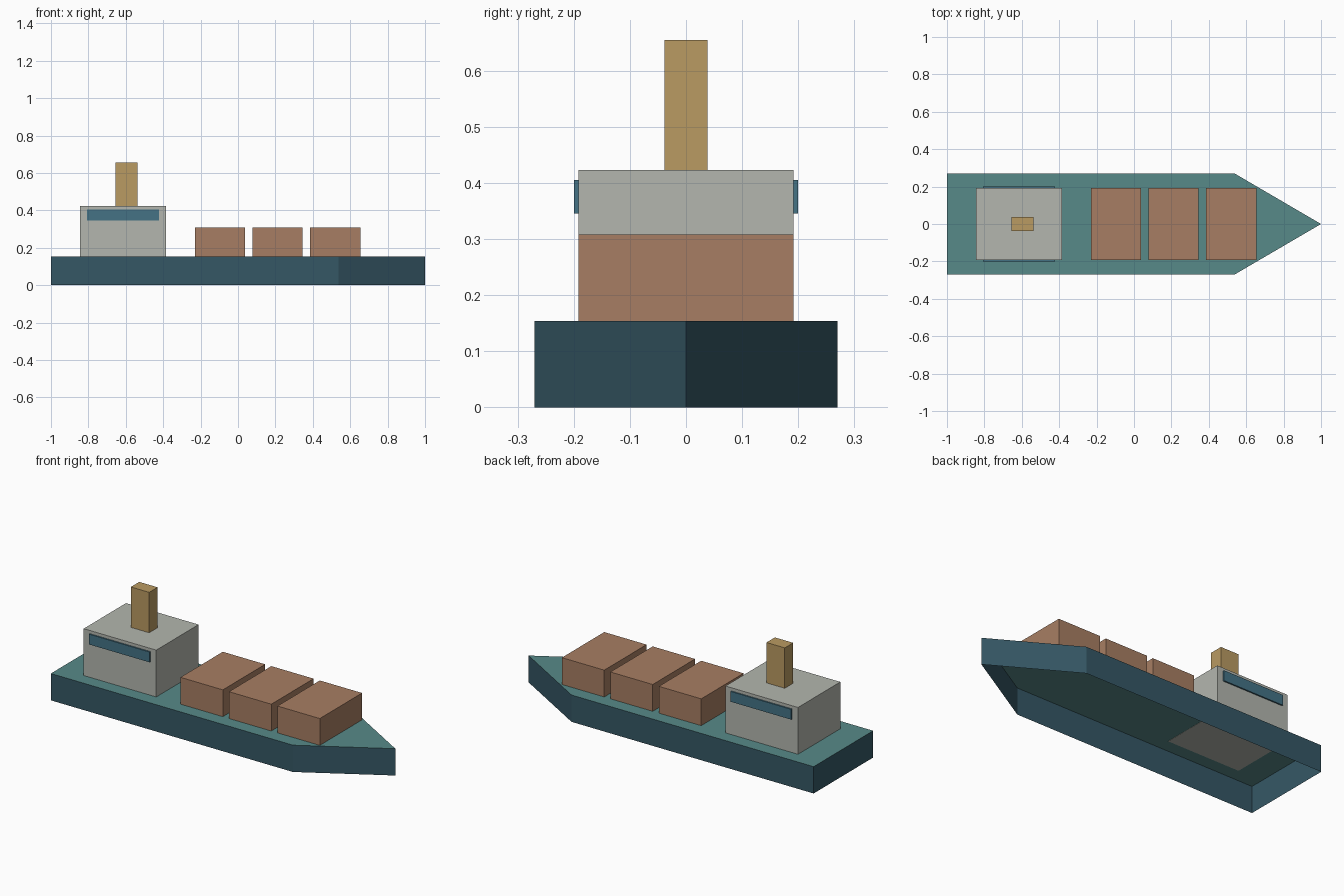
import bpy
import bmesh
from mathutils import Matrix, Vector

cube = bpy.data.objects.get("Cube")
if cube:
    bpy.data.objects.remove(cube, do_unlink=True)


def material(name, *srgb):
    """Material from 0-255 display colour."""
    color = [(c / 255) ** 2.2 for c in srgb] + [1]
    mat = bpy.data.materials.new(name)
    mat.use_nodes = True
    mat.diffuse_color = color
    shader = next(n for n in mat.node_tree.nodes if n.type == "BSDF_PRINCIPLED")
    shader.inputs["Base Color"].default_value = color
    return mat


def finish(name, bm, mat):
    mesh = bpy.data.meshes.new(name)
    bm.to_mesh(mesh)
    bm.free()
    mesh.materials.append(mat)
    obj = bpy.data.objects.new(name, mesh)
    bpy.context.collection.objects.link(obj)
    return obj


def box(name, mat, x, y, z):
    """Box spanning the given (min, max) ranges."""
    spans = (x, y, z)
    center = Vector([(a + b) / 2 for a, b in spans])
    size = [b - a for a, b in spans]
    bm = bmesh.new()
    bmesh.ops.create_cube(bm, size=1, matrix=Matrix.Translation(center) @ Matrix.Diagonal((*size, 1)))
    return finish(name, bm, mat)


hull_paint = material("hull_paint", 56, 88, 101)
deck_paint = material("deck_paint", 88, 136, 135)
cabin_paint = material("cabin_paint", 178, 181, 173)
glass = material("window_glass", 70, 114, 132)
cargo_paint = material("cargo_paint", 166, 125, 99)
funnel_paint = material("funnel_paint", 184, 153, 98)

DECK = 0.154
HALF_WIDTH = 0.192
outline = [(-1, -0.27), (0.538, -0.27), (1, 0), (0.538, 0.27), (-1, 0.27)]

# Hull: vertical side walls, open underneath
bm = bmesh.new()
low = [bm.verts.new((x, y, 0)) for x, y in outline]
high = [bm.verts.new((x, y, DECK)) for x, y in outline]
for i in range(len(outline)):
    j = (i + 1) % len(outline)
    bm.faces.new((low[i], low[j], high[j], high[i]))
finish("hull_sides", bm, hull_paint)

# Deck plate
bm = bmesh.new()
bm.faces.new([bm.verts.new((x, y, DECK)) for x, y in outline])
finish("deck", bm, deck_paint)

# Cabin at the stern, with a window band on each side and a funnel
box("cabin", cabin_paint, (-0.846, -0.385), (-HALF_WIDTH, HALF_WIDTH), (DECK - 0.001, 0.423))
for label, side in (("right", -1), ("left", 1)):
    edges = sorted((side * 0.185, side * 0.2))
    box(f"{label}_window", glass, (-0.808, -0.423), edges, (0.346, 0.405))
box("funnel", funnel_paint, (-0.654, -0.538), (-0.038, 0.038), (0.423, 0.655))

# Row of cargo containers
for i in range(3):
    start = -0.231 + i * 0.308
    box(f"container_{i + 1}", cargo_paint, (start, start + 0.269),
        (-HALF_WIDTH, HALF_WIDTH), (DECK, 0.308))
